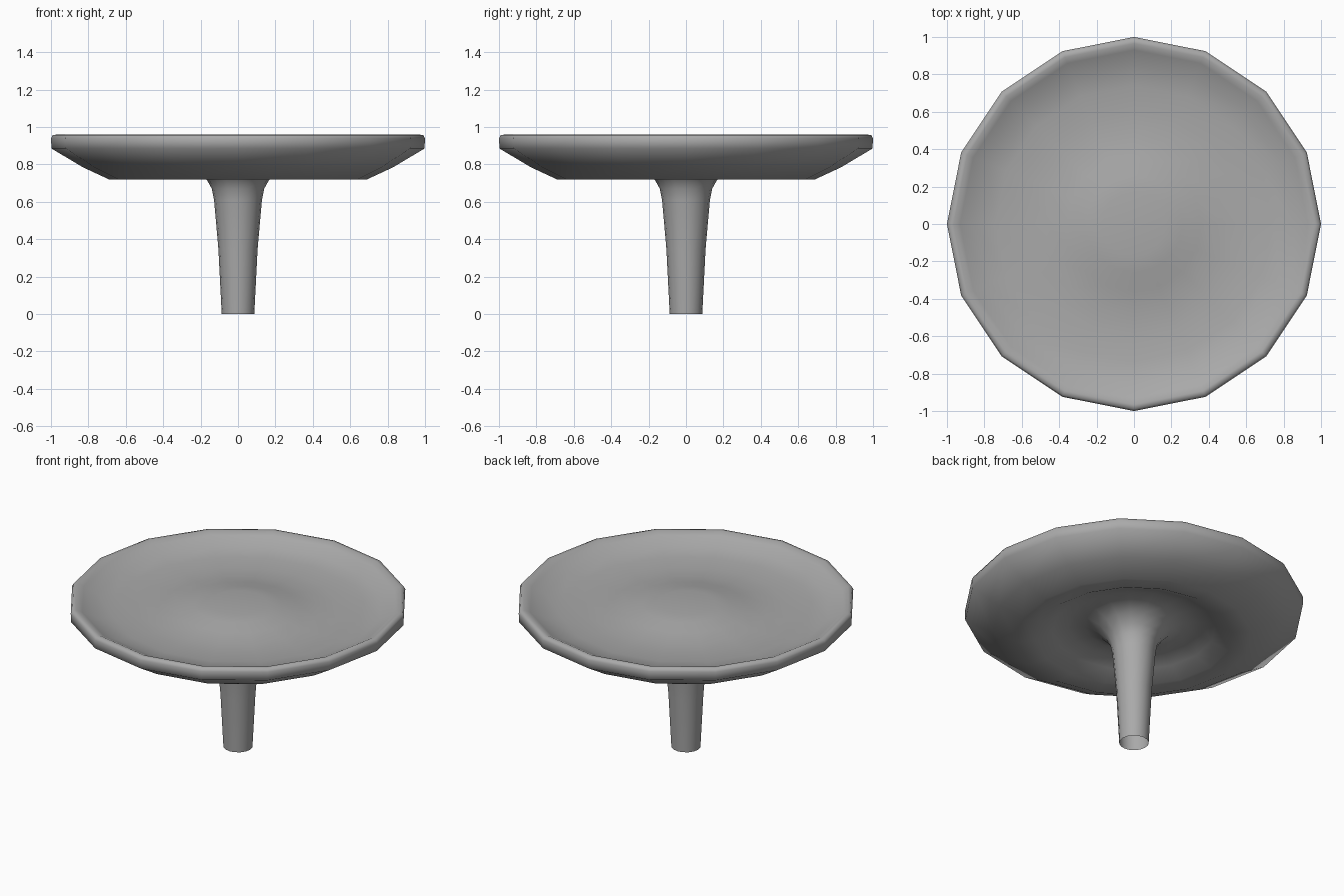
import bpy, bmesh, math

if "Cube" in bpy.data.objects:
    bpy.data.objects.remove(bpy.data.objects["Cube"], do_unlink=True)

grey = bpy.data.materials.new("plain grey")
grey.use_nodes = True
colour = (0.4, 0.4, 0.4, 1)
grey.diffuse_color = colour
grey.node_tree.nodes["Principled BSDF"].inputs["Base Color"].default_value = colour

SIDES = 16

# (radius, height) from the open foot of the stem, over the rim, to the dish centre
stem = [(.087, 0), (.105, .35), (.128, .61), (.14, .67), (.165, .715)]
underside = [(.215, .765), (.29, .8), (.39, .802), (.48, .773), (.58, .724),
             (.69, .72), (.83, .785)]
rim = [(.997, .885), (1, .94), (.99, .957), (.965, .96)]
dish = [(.93, .943), (.85, .905), (.74, .888), (.6, .88), (.48, .882),
        (.36, .9), (.26, .921), (.17, .932), (0, .93)]


def lathe(name, profile):
    """Spin a profile around the z axis."""
    bm = bmesh.new()
    verts = [bm.verts.new((r, 0, z)) for r, z in profile]
    edges = [bm.edges.new(pair) for pair in zip(verts, verts[1:])]
    bmesh.ops.spin(bm, geom=verts + edges, cent=(0, 0, 0), axis=(0, 0, 1),
                   angle=math.tau, steps=SIDES)
    bmesh.ops.remove_doubles(bm, verts=bm.verts, dist=0.0005)
    bmesh.ops.recalc_face_normals(bm, faces=bm.faces)
    top = max(bm.faces, key=lambda f: f.calc_center_median().z)
    if top.normal.z < 0:
        bmesh.ops.reverse_faces(bm, faces=bm.faces)
    for face in bm.faces:
        face.smooth = True
    mesh = bpy.data.meshes.new(name)
    bm.to_mesh(mesh)
    bm.free()
    mesh.materials.append(grey)
    obj = bpy.data.objects.new(name, mesh)
    bpy.context.collection.objects.link(obj)
    return obj


# Dished top flowing into a flared stem
lathe("dish_on_stem", stem + underside + rim + dish)
